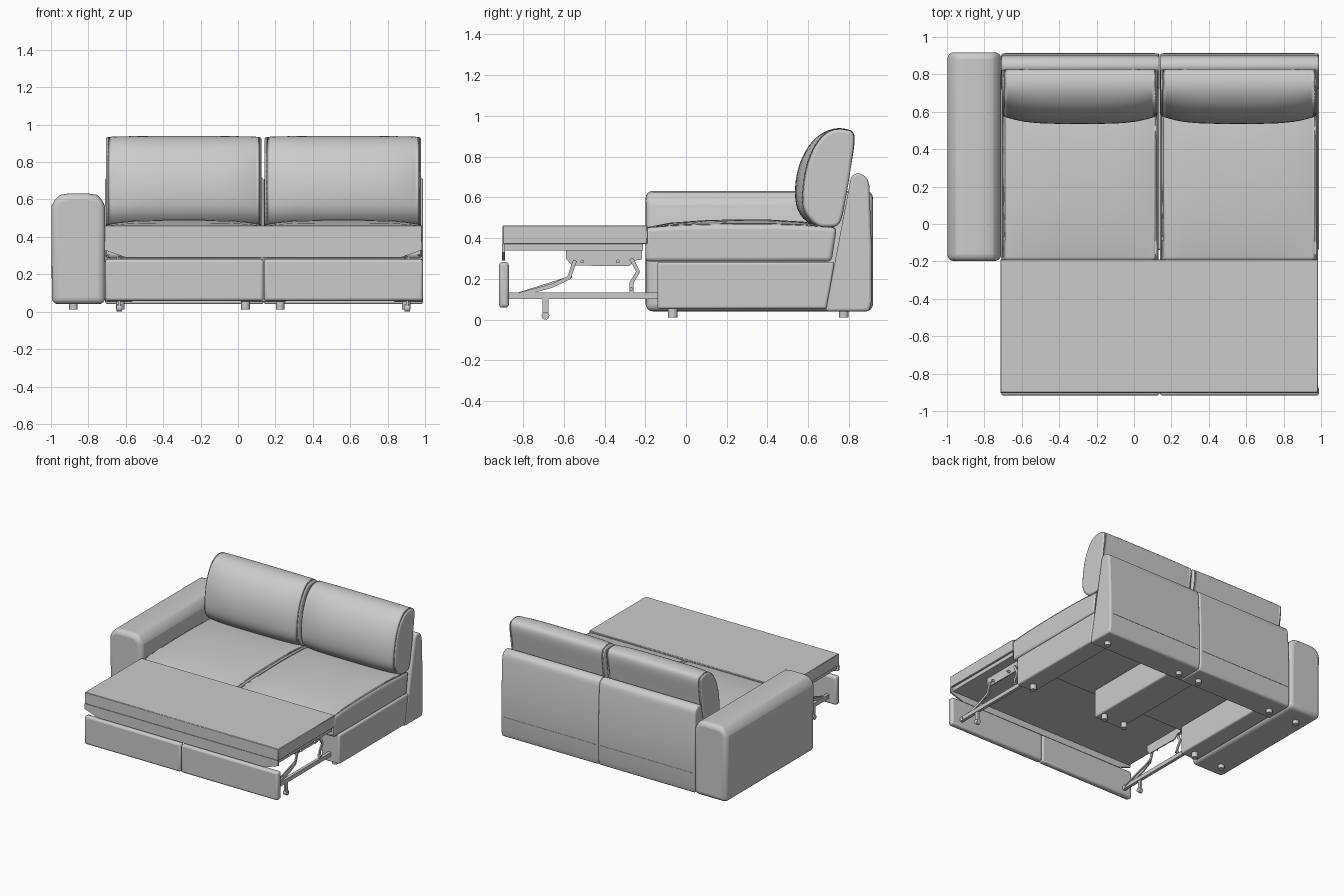
import bpy, bmesh, math
from mathutils import Vector

if "Cube" in bpy.data.objects:
    bpy.data.objects.remove(bpy.data.objects["Cube"])

MID = 0.135          # centre line of the two-seat section
HALVES = [(-0.71, 0.132), (0.138, 0.985)]


def finish(name, bm, bevel=0.0, seg=3, clamp=True):
    bmesh.ops.recalc_face_normals(bm, faces=bm.faces)
    me = bpy.data.meshes.new(name)
    bm.to_mesh(me)
    bm.free()
    ob = bpy.data.objects.new(name, me)
    bpy.context.collection.objects.link(ob)
    if bevel:
        m = ob.modifiers.new("bevel", 'BEVEL')
        m.width, m.segments = bevel, seg
        m.limit_method, m.angle_limit = 'ANGLE', math.radians(35)
        m.use_clamp_overlap = clamp
    bpy.ops.object.select_all(action='DESELECT')
    bpy.context.view_layer.objects.active = ob
    ob.select_set(True)
    bpy.ops.object.shade_smooth_by_angle(angle=math.radians(40))
    return ob


def skin(rings):
    """Closed tube through rings of points, capped at both ends."""
    bm = bmesh.new()
    vs = [[bm.verts.new(p) for p in r] for r in rings]
    n = len(vs[0])
    for a, b in zip(vs, vs[1:]):
        for i in range(n):
            j = (i + 1) % n
            bm.faces.new((a[i], a[j], b[j], b[i]))
    bm.faces.new(vs[0])
    bm.faces.new(vs[-1])
    return bm


def prism_x(name, prof, x0, x1, bevel=0.0, seg=3):
    return finish(name, skin([[(x, y, z) for y, z in prof] for x in (x0, x1)]), bevel, seg)


def prism_y(name, prof, y0, y1, bevel=0.0, seg=3):
    return finish(name, skin([[(x, y, z) for x, z in prof] for y in (y0, y1)]), bevel, seg)


def rect(a0, a1, b0, b1):
    return [(a0, b0), (a1, b0), (a1, b1), (a0, b1)]


def smooth_loop(pts, k=4):
    """Closed Catmull-Rom curve."""
    p = [Vector(q) for q in pts]
    n, out = len(p), []
    for i in range(n):
        a, b, c, d = p[i - 1], p[i], p[(i + 1) % n], p[(i + 2) % n]
        for s in range(k):
            t = s / k
            out.append(0.5 * (2 * b + (c - a) * t + (2 * a - 5 * b + 4 * c - d) * t * t
                              + (3 * b - a - 3 * c + d) * t ** 3))
    return out


def cushion(name, end, mid, x0, x1, bevel, power=4, n=16):
    """Blend the end profile into a fuller middle profile across x."""
    rings = []
    for i in range(n + 1):
        u = math.sin((i / n - 0.5) * math.pi)
        e = 1 - abs(u) ** power
        x = (x0 + x1) / 2 + u * (x1 - x0) / 2
        rings.append([(x, a[0] + (b[0] - a[0]) * e, a[1] + (b[1] - a[1]) * e)
                      for a, b in zip(end, mid)])
    return finish(name, skin(rings), bevel, 3, False)


def bar(name, pts, w, x, t):
    """Flat metal strip following a path in the yz plane."""
    p = [Vector(q) for q in pts]
    left, right = [], []
    for i, q in enumerate(p):
        d = Vector((0, 0))
        if i:
            d += (q - p[i - 1]).normalized()
        if i < len(p) - 1:
            d += (p[i + 1] - q).normalized()
        d.normalize()
        nrm = Vector((-d.y, d.x)) * w / 2
        left.append(q + nrm)
        right.append(q - nrm)
    return prism_x(name, left + right[::-1], x - t / 2, x + t / 2)


def cylinder(name, r, depth, loc, axis='Z', seg=16):
    bpy.ops.mesh.primitive_cylinder_add(
        vertices=seg, radius=r, depth=depth, location=loc,
        rotation=(0, math.pi / 2 if axis == 'X' else 0, 0))
    bpy.context.object.name = name
    bpy.ops.object.shade_smooth_by_angle(angle=math.radians(40))


# armrest with rounded top
arm = [(-0.995, 0.04), (-0.71, 0.04), (-0.71, 0.56), (-0.722, 0.60), (-0.755, 0.625), (-0.80, 0.632),
       (-0.905, 0.632), (-0.95, 0.625), (-0.985, 0.60), (-0.998, 0.56)]
prism_y("armrest", arm, -0.198, 0.918, 0.035, 4)

# seat cushions, crowned on top
seat_end = [(-0.2, 0.285), (-0.2, 0.45), (-0.08, 0.458), (0.08, 0.463), (0.25, 0.465),
            (0.42, 0.465), (0.58, 0.46), (0.74, 0.45), (0.715, 0.285)]
seat_mid = [(-0.2, 0.285), (-0.2, 0.452), (-0.08, 0.475), (0.08, 0.487), (0.25, 0.492),
            (0.42, 0.49), (0.58, 0.48), (0.74, 0.452), (0.715, 0.285)]
# back cushions, puffed forward in the middle
back_end = [(0.64, 0.468), (0.585, 0.54), (0.583, 0.65), (0.605, 0.77), (0.65, 0.87), (0.71, 0.925),
            (0.78, 0.932), (0.825, 0.90), (0.81, 0.75), (0.785, 0.60), (0.755, 0.475), (0.70, 0.455)]
back_mid = [(0.61, 0.468), (0.548, 0.54), (0.536, 0.65), (0.56, 0.77), (0.62, 0.875), (0.70, 0.93),
            (0.78, 0.937), (0.828, 0.90), (0.81, 0.75), (0.785, 0.60), (0.755, 0.475), (0.69, 0.452)]
# sloping back frame
frame = [(0.685, 0.04), (0.81, 0.70), (0.83, 0.717), (0.86, 0.717), (0.89, 0.695), (0.90, 0.66),
         (0.912, 0.35), (0.912, 0.09), (0.90, 0.04)]
for side, (x0, x1) in zip(("left", "right"), HALVES):
    cushion(side + "_seat_cushion", seat_end, seat_mid, x0, x1, 0.02)
    cushion(side + "_back_cushion", smooth_loop(back_end), smooth_loop(back_mid), x0 + 0.003, x1 - 0.006, 0.014)
    prism_x(side + "_back_frame", frame, x0, x1 + 0.005, 0.018)
    prism_x(side + "_back_seam", rect(0.905, 0.9145, 0.197, 0.203), x0 + 0.02, x1 - 0.02)
    # upholstered drawer front
    prism_x(side + "_drawer_front", rect(-0.918, -0.87, 0.058, 0.282), x0, x1 + 0.005, 0.016)

# base boxes: both sides and the centre divider
base = [(-0.14, 0.052), (-0.14, 0.283), (0.73, 0.283), (0.69, 0.052)]
for name, x0, x1 in (("left_base_box", -0.71, -0.56), ("centre_base_box", 0.01, 0.26),
                     ("right_base_box", 0.83, 0.99)):
    prism_x(name, base, x0, x1, 0.012)

# feet
for x in (-0.88, -0.63, 0.04, 0.225, 0.90):
    for y in (-0.065, 0.775):
        cylinder("foot", 0.023, 0.05, (x, y, 0.036))

# pull-out bed: mattress board, under frame and front lip
prism_x("bed_board", rect(-0.90, -0.19, 0.37, 0.462), -0.715, 0.985, 0.003, 1)
prism_x("bed_under_frame", rect(-0.888, -0.21, 0.34, 0.37), -0.70, 0.97)
lip = [(-0.715, 0.372), (-0.715, 0.33), (-0.60, 0.29), (0.87, 0.29), (0.985, 0.33), (0.985, 0.372)]
prism_y("bed_front_lip", lip, -0.903, -0.89)

# folding mechanism on each side
for s, side in ((-1, "left"), (1, "right")):
    x = MID + s * 0.77
    inner = x - s * 0.012
    prism_x(side + "_slide_rail", rect(-0.875, -0.08, 0.10, 0.132), x - 0.012, x + 0.012)
    plate = [(-0.59, 0.345), (-0.59, 0.30), (-0.56, 0.265), (-0.28, 0.262), (-0.25, 0.29), (-0.215, 0.295), (-0.215, 0.345)]
    prism_x(side + "_hinge_plate", plate, inner - 0.004, inner + 0.004)
    bar(side + "_front_link", [(-0.545, 0.29), (-0.575, 0.205), (-0.66, 0.165), (-0.81, 0.125)], 0.02, x, 0.01)
    bar(side + "_brace_link", [(-0.56, 0.21), (-0.85, 0.118)], 0.012, inner, 0.008)
    bar(side + "_rear_link", [(-0.27, 0.30), (-0.235, 0.235), (-0.268, 0.18), (-0.268, 0.125)], 0.02, x, 0.01)
    bar(side + "_support_leg", [(-0.69, 0.11), (-0.69, 0.02)], 0.03, x, 0.014)
    cylinder(side + "_leg_roller", 0.019, 0.03, (x, -0.69, 0.019), 'X')
    for y, z in ((-0.51, 0.285), (-0.335, 0.285), (-0.845, 0.117), (-0.268, 0.15)):
        cylinder(side + "_pivot", 0.009, 0.03, (x, y, z), 'X', 10)
